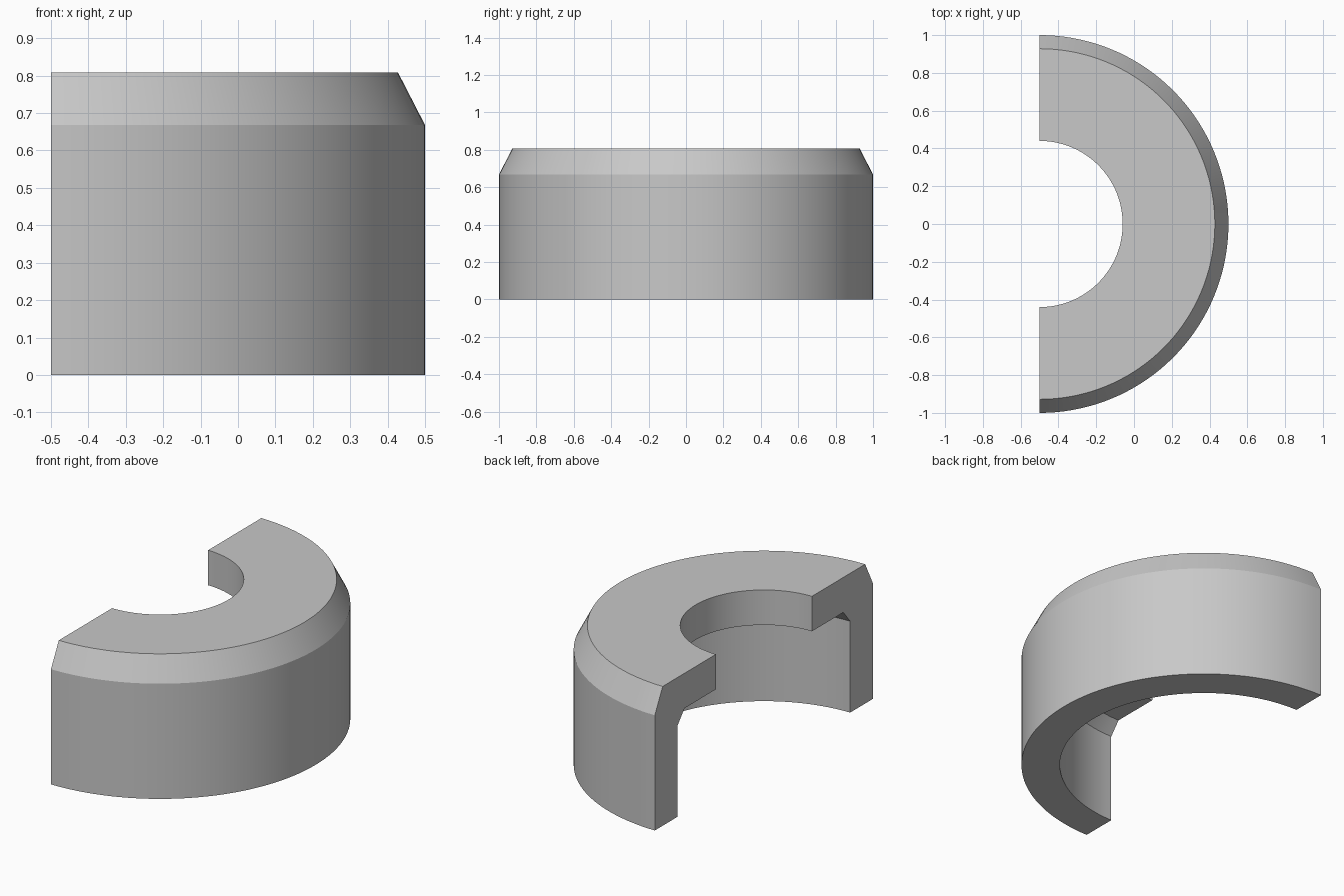
import bpy
import bmesh
from math import radians, sin, cos, pi

cube = bpy.data.objects.get("Cube")
if cube:
    bpy.data.objects.remove(cube, do_unlink=True)

# Plain grey material
grey = bpy.data.materials.new("plain grey")
grey.use_nodes = True
colour = (0.58, 0.58, 0.58, 1)
grey.diffuse_color = colour
grey.node_tree.nodes["Principled BSDF"].inputs["Base Color"].default_value = colour

# Wall and inward lip cross-section as (radius, height)
profile = [(1, 0), (1, 0.668), (0.928, 0.808), (0.44, 0.808),
           (0.44, 0.605), (0.728, 0.605), (0.79, 0.53), (0.79, 0)]
SEGMENTS = 72
CENTRE_X = -0.5

# Sweep the section through a half turn
bm = bmesh.new()
rings = []
for i in range(SEGMENTS + 1):
    a = -pi / 2 + pi * i / SEGMENTS
    rings.append([bm.verts.new((CENTRE_X + r * cos(a), r * sin(a), z))
                  for r, z in profile])
for near, far in zip(rings, rings[1:]):
    for j in range(len(profile)):
        k = (j + 1) % len(profile)
        bm.faces.new((near[j], far[j], far[k], near[k]))

# Flat cut ends
bm.faces.new(rings[0])
bm.faces.new(rings[-1][::-1])
bmesh.ops.recalc_face_normals(bm, faces=bm.faces)

mesh = bpy.data.meshes.new("half_ring_collar")
bm.to_mesh(mesh)
bm.free()
mesh.materials.append(grey)
collar = bpy.data.objects.new("half_ring_collar", mesh)
bpy.context.collection.objects.link(collar)

# Smooth curved walls, crisp edges
bpy.ops.object.select_all(action='DESELECT')
collar.select_set(True)
bpy.context.view_layer.objects.active = collar
bpy.ops.object.shade_smooth_by_angle(angle=radians(20))
